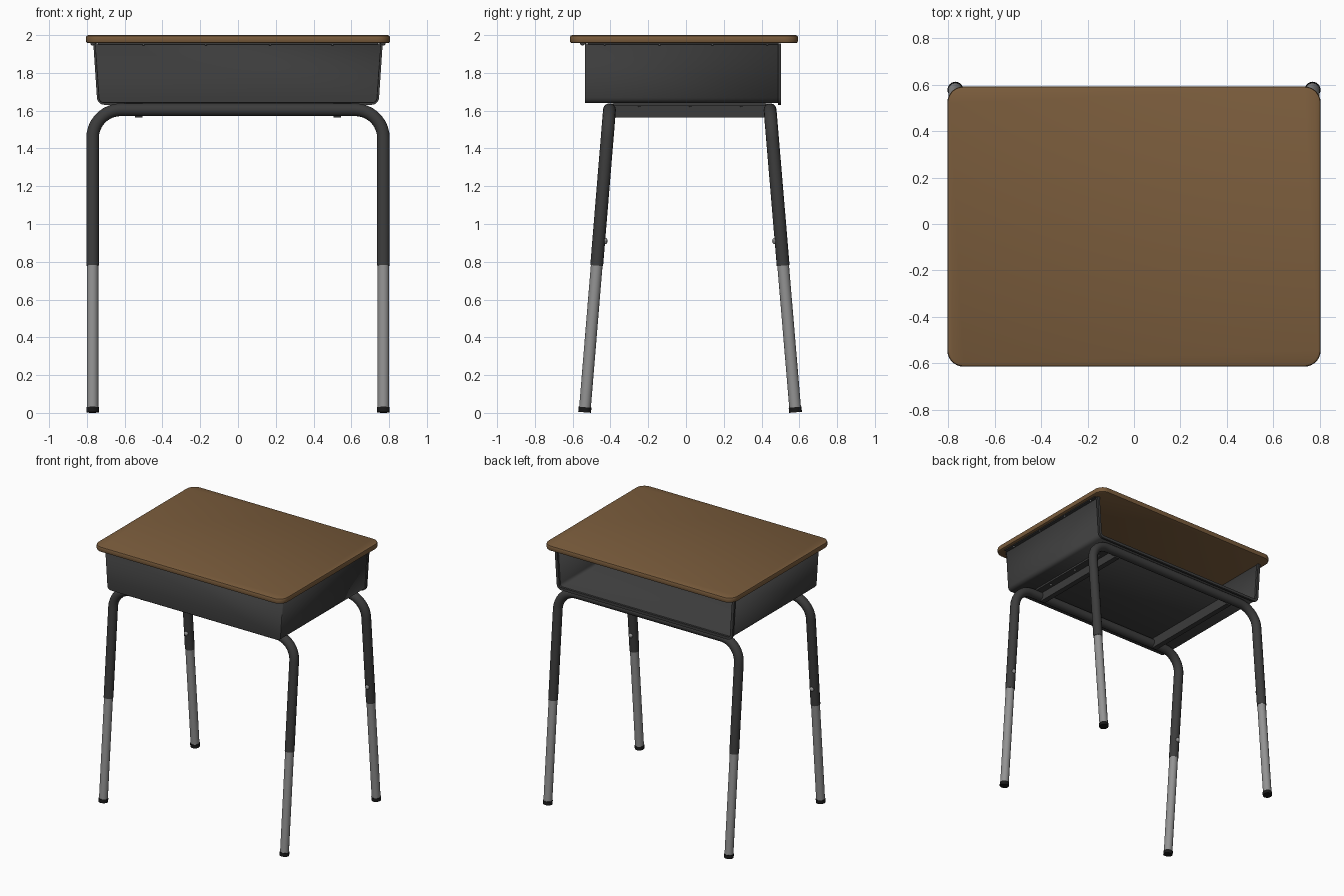
import bpy, bmesh, math
from mathutils import Vector

if "Cube" in bpy.data.objects:
    bpy.data.objects.remove(bpy.data.objects["Cube"])


def material(name, rgb):
    m = bpy.data.materials.new(name)
    m.diffuse_color = (*rgb, 1)
    m.use_nodes = True
    m.node_tree.nodes["Principled BSDF"].inputs["Base Color"].default_value = m.diffuse_color
    return m


WOOD = material("brown wood", (0.195, 0.107, 0.045))
CHARCOAL = material("charcoal metal", (0.045, 0.045, 0.045))
STEEL = material("grey steel", (0.29, 0.29, 0.29))
BLACK = material("black rubber", (0.01, 0.01, 0.01))


def finish(name, bm, mat, smooth=True):
    bmesh.ops.recalc_face_normals(bm, faces=bm.faces)
    me = bpy.data.meshes.new(name)
    bm.to_mesh(me)
    bm.free()
    me.materials.append(mat)
    ob = bpy.data.objects.new(name, me)
    bpy.context.collection.objects.link(ob)
    bpy.ops.object.select_all(action='DESELECT')
    ob.select_set(True)
    bpy.context.view_layer.objects.active = ob
    if smooth:
        bpy.ops.object.shade_smooth_by_angle(angle=math.radians(40))
    return ob


def loft(bm, rings, close=True, caps=True):
    rows = [[bm.verts.new(p) for p in r] for r in rings]
    n = len(rows[0])
    for a, b in zip(rows, rows[1:]):
        for i in range(n if close else n - 1):
            j = (i + 1) % n
            bm.faces.new((a[i], a[j], b[j], b[i]))
    if caps:
        bm.faces.new(rows[0])
        bm.faces.new(rows[-1])


def tube(name, path, r, mat, sides=14):
    # Sweep a circle along a path lying in one plane
    pts = [Vector(p) for p in path]
    side = (pts[1] - pts[0]).cross(Vector((1, 0, 0))).normalized()
    if abs((pts[-1] - pts[0]).normalized().x) < 0.5:
        side = Vector((0, 1, 0))
    rings = []
    for i, p in enumerate(pts):
        t = (pts[min(i + 1, len(pts) - 1)] - pts[max(i - 1, 0)]).normalized()
        u = (side - t * side.dot(t)).normalized()
        v = t.cross(u)
        rings.append([p + r * (math.cos(a) * u + math.sin(a) * v)
                      for a in (2 * math.pi * k / sides for k in range(sides))])
    bm = bmesh.new()
    loft(bm, rings)
    return finish(name, bm, mat)


def box(name, lo, hi, mat):
    bm = bmesh.new()
    bmesh.ops.create_cube(bm, size=1)
    for v in bm.verts:
        v.co = [l + (c + 0.5) * (h - l) for c, l, h in zip(v.co, lo, hi)]
    return finish(name, bm, mat, False)


def dome(name, loc, mat, r, flat=(1, 1, 1)):
    bm = bmesh.new()
    bmesh.ops.create_uvsphere(bm, u_segments=10, v_segments=6, radius=r)
    for v in bm.verts:
        v.co = [c * f + o for c, f, o in zip(v.co, flat, loc)]
    return finish(name, bm, mat)


# Tabletop: rounded rectangle with a softened edge
def rounded_rect(x, y0, y1, r, inset, z):
    out = []
    for sx, sy, start in ((1, 1, 0), (-1, 1, 90), (-1, -1, 180), (1, -1, 270)):
        cx, cy = sx * (x - r), (y1 - r if sy > 0 else y0 + r)
        for k in range(8):
            a = math.radians(start + 90 * k / 7)
            out.append((cx + (r - inset) * math.cos(a), cy + (r - inset) * math.sin(a), z))
    return out


bm = bmesh.new()
loft(bm, [rounded_rect(0.805, -0.615, 0.593, 0.07, i, z) for i, z in
          ((0.012, 1.957), (0.003, 1.961), (0, 1.969), (0, 1.988), (0.003, 1.996), (0.012, 2.0))])
finish("tabletop", bm, WOOD)

# Book box: tapered tray section, closed in front and open at the back
X_TOP, X_LOW, Z_TOP, Z_LOW, BEND = 0.757, 0.738, 1.956, 1.64, 0.03


def section(y, grow=0.0):
    right = [(X_TOP + grow, y, Z_TOP)]
    for k in range(6):
        a = math.radians(90 * k / 5)
        right.append((X_LOW - BEND + (BEND + grow) * math.cos(a), y,
                      Z_LOW + BEND - (BEND + grow) * math.sin(a)))
    return right + [(-x, yy, z) for x, yy, z in reversed(right)]


bm = bmesh.new()
loft(bm, [section(-0.527, -0.008), section(-0.535, -0.002)][1:] + [section(-0.527), section(0.5)],
     close=False, caps=False)
bm.verts.ensure_lookup_table()
bm.faces.new(bm.verts[:len(section(0))])
ob = finish("book_box", bm, CHARCOAL)
mod = ob.modifiers.new("sheet", 'SOLIDIFY')
mod.thickness, mod.offset = 0.008, -1

# Folded lip around the open back
bm = bmesh.new()
lip = [section(0.488, 0.009), section(0.504, 0.009), section(0.504, -0.012), section(0.488, -0.012)]
loft(bm, lip + lip[:1], close=False, caps=False)
bmesh.ops.remove_doubles(bm, verts=bm.verts, dist=1e-5)
bmesh.ops.holes_fill(bm, edges=bm.edges)
finish("box_lip", bm, CHARCOAL)

# Mounting flanges and screws under the tabletop
for s in (-1, 1):
    x0, x1 = sorted((s * 0.75, s * 0.782))
    box("top_flange", (x0, -0.52, 1.95), (x1, 0.49, 1.957), CHARCOAL)
    for y in (-0.43, -0.14, 0.14, 0.43):
        dome("flange_screw", (s * 0.77, y, 1.95), STEEL, 0.008, (1, 1, 0.6))
box("front_flange", (-0.74, -0.56, 1.95), (0.74, -0.53, 1.957), CHARCOAL)
for x in (-0.5, -0.17, 0.17, 0.5):
    dome("flange_screw", (x, -0.548, 1.95), STEEL, 0.008, (1, 1, 0.6))

# Support rails between the two leg frames
for s in (-1, 1):
    x0, x1 = sorted((s * 0.505, s * 0.545))
    box("rail_web", (x0, -0.4, 1.563), (x1, 0.435, 1.638), CHARCOAL)
    x0, x1 = sorted((s * 0.505, s * 0.60))
    box("rail_flange", (x0, -0.385, 1.626), (x1, 0.42, 1.64), CHARCOAL)
    for y in (-0.25, 0.02, 0.29):
        dome("rail_screw", (s * 0.573, y, 1.626), STEEL, 0.009, (1, 1, 0.6))

# Leg frames: bent upper tube, sliding lower legs, feet and adjustment bolts
LEG_X, Z_BAR, R_BEND = 0.77, 1.605, 0.15
for label, foot_y, bar_y in (("front", -0.537, -0.405), ("back", 0.58, 0.445)):
    def at(x, z):
        return (x, foot_y + (bar_y - foot_y) * z / Z_BAR, z)

    half = [at(LEG_X, 0.78)]
    for k in range(10):
        a = math.radians(10 * k)
        half.append(at(LEG_X - R_BEND + R_BEND * math.cos(a), Z_BAR - R_BEND + R_BEND * math.sin(a)))
    tube(label + "_upper_frame", half + [at(-p[0], p[2]) for p in reversed(half)], 0.034, CHARCOAL)
    inward = -math.copysign(1, foot_y)
    for x in (-LEG_X, LEG_X):
        tube(label + "_lower_leg", [at(x, 0.02), at(x, 0.82)], 0.031, STEEL)
        tube(label + "_foot", [at(x, 0.003), at(x, 0.03)], 0.034, BLACK)
        p = at(x, 0.91)
        dome(label + "_bolt", (x, p[1] + inward * 0.034, p[2]), STEEL, 0.017, (1, 0.8, 1))
